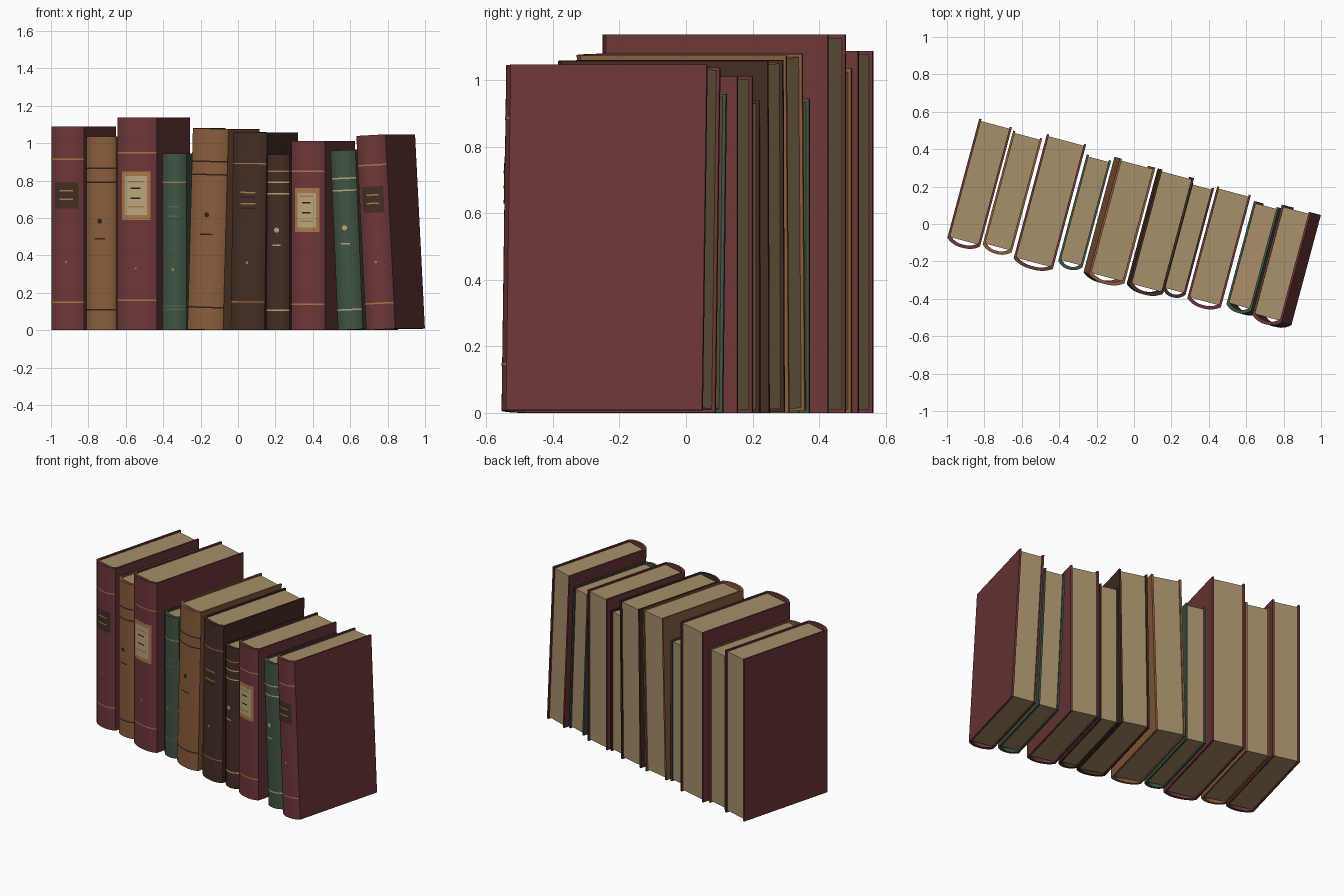
import bpy, bmesh, math
from mathutils import Matrix

cube = bpy.data.objects.get("Cube")
if cube:
    bpy.data.objects.remove(cube, do_unlink=True)


def material(name, rgb):
    m = bpy.data.materials.new(name)
    m.use_nodes = True
    m.diffuse_color = (*rgb, 1)
    bsdf = m.node_tree.nodes["Principled BSDF"]
    bsdf.inputs["Base Color"].default_value = (*rgb, 1)
    bsdf.inputs["Roughness"].default_value = 0.8
    return m


MAT = {
    "burgundy": material("burgundy cloth", (0.155, 0.038, 0.041)),
    "tan": material("tan leather", (0.255, 0.11, 0.046)),
    "green": material("green cloth", (0.051, 0.087, 0.054)),
    "brown": material("dark brown leather", (0.058, 0.027, 0.018)),
    "paper": material("aged paper", (0.39, 0.275, 0.145)),
    "gold": material("gold foil", (0.40, 0.19, 0.07)),
    "cream": material("cream label", (0.50, 0.38, 0.20)),
    "ink": material("dark ink", (0.028, 0.014, 0.010)),
    "sage": material("faded sage", (0.09, 0.14, 0.09)),
}
BULGE, BOARD, INSET, SEG = 0.03, 0.012, 0.01, 14


class Book:
    """A hardback standing upright, spine towards -y, resting at local z = 0."""

    def __init__(self, name, colour, left, width, depth, height, lean=0):
        self.name, self.w, self.d, self.h = name, width, depth, height
        pivot = Matrix.Translation((math.copysign(width / 2, lean), 0, 0))
        self.matrix = (Matrix.Rotation(math.radians(-15), 4, "Z")
                       @ Matrix.Translation((left + width / 2, 0, 0)) @ pivot
                       @ Matrix.Rotation(math.radians(lean), 4, "Y") @ pivot.inverted())
        self.cover(colour)
        self.pages()

    def add(self, part, bm, colour):
        mesh = bpy.data.meshes.new(f"{self.name}_{part}")
        bm.to_mesh(mesh)
        bm.free()
        mesh.materials.append(MAT[colour])
        ob = bpy.data.objects.new(mesh.name, mesh)
        bpy.context.collection.objects.link(ob)
        ob.matrix_world = self.matrix
        bpy.ops.object.select_all(action="DESELECT")
        ob.select_set(True)
        bpy.context.view_layer.objects.active = ob
        bpy.ops.object.shade_smooth_by_angle(angle=math.radians(30))

    def spine_y(self, s):
        # rounded back: s runs from -1 to 1 across the spine
        return -self.d / 2 - BULGE * (1 - abs(s) ** 2.5)

    def cover(self, colour):
        # boards and rounded spine as one C-shaped profile, extruded upwards
        hw, back = self.w / 2, self.d / 2
        steps = [2 * i / SEG - 1 for i in range(SEG + 1)]
        outer = [(-hw, back)] + [(s * hw, self.spine_y(s)) for s in steps] + [(hw, back)]
        k = hw - BOARD
        inner = [(-k, back)] + [(s * k, self.spine_y(s) + 0.017) for s in steps] + [(k, back)]
        bm = bmesh.new()
        o = [bm.verts.new((x, y, 0)) for x, y in outer]
        n = [bm.verts.new((x, y, 0)) for x, y in inner]
        faces = [bm.faces.new((o[i], o[i + 1], n[i + 1], n[i])) for i in range(len(o) - 1)]
        ext = bmesh.ops.extrude_face_region(bm, geom=faces, use_keep_orig=True)
        top = [g for g in ext["geom"] if isinstance(g, bmesh.types.BMVert)]
        bmesh.ops.translate(bm, verts=top, vec=(0, 0, self.h))
        bmesh.ops.recalc_face_normals(bm, faces=bm.faces)
        self.add("cover", bm, colour)

    def pages(self):
        bm = bmesh.new()
        front, back = -self.d / 2 + 0.008, self.d / 2 - INSET
        size = (self.w - 2 * BOARD, back - front, self.h - 2 * INSET)
        bmesh.ops.create_cube(bm, size=1, matrix=Matrix.Translation((0, (front + back) / 2, self.h / 2))
                              @ Matrix.Diagonal((*size, 1)))
        self.add("page_block", bm, "paper")

    def patch(self, part, colour, z0, z1, span=1.0, lift=0.002, shift=0.0):
        # thin plate that follows the curve of the spine
        bm = bmesh.new()
        rows = []
        for i in range(SEG + 1):
            s = shift + span * (2 * i / SEG - 1)
            rows.append([bm.verts.new((s * self.w / 2, self.spine_y(s) - lift, z)) for z in (z0, z1)])
        for a, b in zip(rows, rows[1:]):
            bm.faces.new((a[0], b[0], b[1], a[1]))
        self.add(part, bm, colour)

    def bands(self, colour, *heights, thick=0.008):
        for z in heights:
            self.patch("spine_band", colour, z - thick / 2, z + thick / 2)

    def lines(self, colour, *heights, span=0.35, lift=0.002, shift=0.0):
        for z in heights:
            self.patch("title_line", colour, z - 0.004, z + 0.004, span, lift, shift)

    def dot(self, colour, z, radius=0.014):
        bm = bmesh.new()
        place = Matrix.Translation((0, self.spine_y(0) - 0.003, z)) @ Matrix.Rotation(math.pi / 2, 4, "X")
        bmesh.ops.create_circle(bm, cap_ends=True, segments=10, radius=radius, matrix=place)
        self.add("ornament", bm, colour)

    def dark_label(self, z0, z1):
        self.patch("label", "brown", z0, z1, 0.72)
        mid = (z0 + z1) / 2
        self.lines("gold", mid + 0.025, mid - 0.02, span=0.42, lift=0.004)

    def framed_label(self, z0, z1):
        self.patch("label_frame", "gold", z0, z1, 0.72)
        self.patch("label", "cream", z0 + 0.025, z1 - 0.025, 0.56, 0.004)
        mid = (z0 + z1) / 2
        self.lines("ink", mid + 0.04, mid - 0.015, span=0.25, lift=0.006)
        self.lines("gold", mid + 0.075, mid - 0.06, span=0.4, lift=0.006)


# tall burgundy volume on the far right side of the model
b = Book("burgundy_book_one", "burgundy", -0.945, 0.181, 0.66, 1.088)
b.bands("gold", 0.915, 0.15)
b.dark_label(0.65, 0.79)
b.dot("gold", 0.365, 0.006)

b = Book("tan_book_one", "tan", -0.753, 0.161, 0.63, 1.035)
b.bands("ink", 0.866, 0.79, 0.11)
b.dot("ink", 0.583)
b.lines("ink", 0.49)

b = Book("burgundy_book_two", "burgundy", -0.574, 0.217, 0.69, 1.138)
b.bands("gold", 0.95, 0.16)
b.framed_label(0.59, 0.85)
b.dot("gold", 0.33, 0.006)

b = Book("green_book_one", "green", -0.34, 0.134, 0.59, 0.945)
b.bands("gold", 0.79)
b.bands("sage", 0.13, 0.11, thick=0.005)
b.lines("sage", 0.66, 0.61, span=0.45)
b.dot("gold", 0.325, 0.008)

b = Book("tan_book_two", "tan", -0.194, 0.197, 0.64, 1.075, 1.6)
b.bands("ink", 0.9, 0.83, 0.12)
b.dot("ink", 0.615)
b.lines("ink", 0.51)

b = Book("brown_book_one", "brown", 0.045, 0.187, 0.64, 1.058, 0.8)
b.bands("gold", 0.89, 0.15, thick=0.006)
b.lines("gold", 0.735, 0.675, span=0.45)
b.lines("ink", 0.65, 0.71, span=0.45)
b.dot("gold", 0.36, 0.008)

b = Book("brown_book_two", "brown", 0.238, 0.126, 0.59, 0.94)
b.bands("cream", 0.79, 0.73, 0.107)
b.bands("gold", 0.85, thick=0.006)
b.dot("cream", 0.535)
b.lines("cream", 0.455)

b = Book("burgundy_book_three", "burgundy", 0.378, 0.186, 0.62, 1.012)
b.bands("gold", 0.85, 0.14)
b.framed_label(0.525, 0.76)

# volumes leaning back against the row
b = Book("green_book_two", "green", 0.63, 0.138, 0.57, 0.96, -2.5)
b.bands("cream", 0.81, 0.745, 0.107)
b.dot("cream", 0.545)
b.lines("cream", 0.46)

b = Book("burgundy_book_four", "burgundy", 0.791, 0.162, 0.61, 1.04, -3)
b.bands("gold", 0.88, 0.14)
b.dark_label(0.625, 0.765)
b.dot("gold", 0.36, 0.008)
